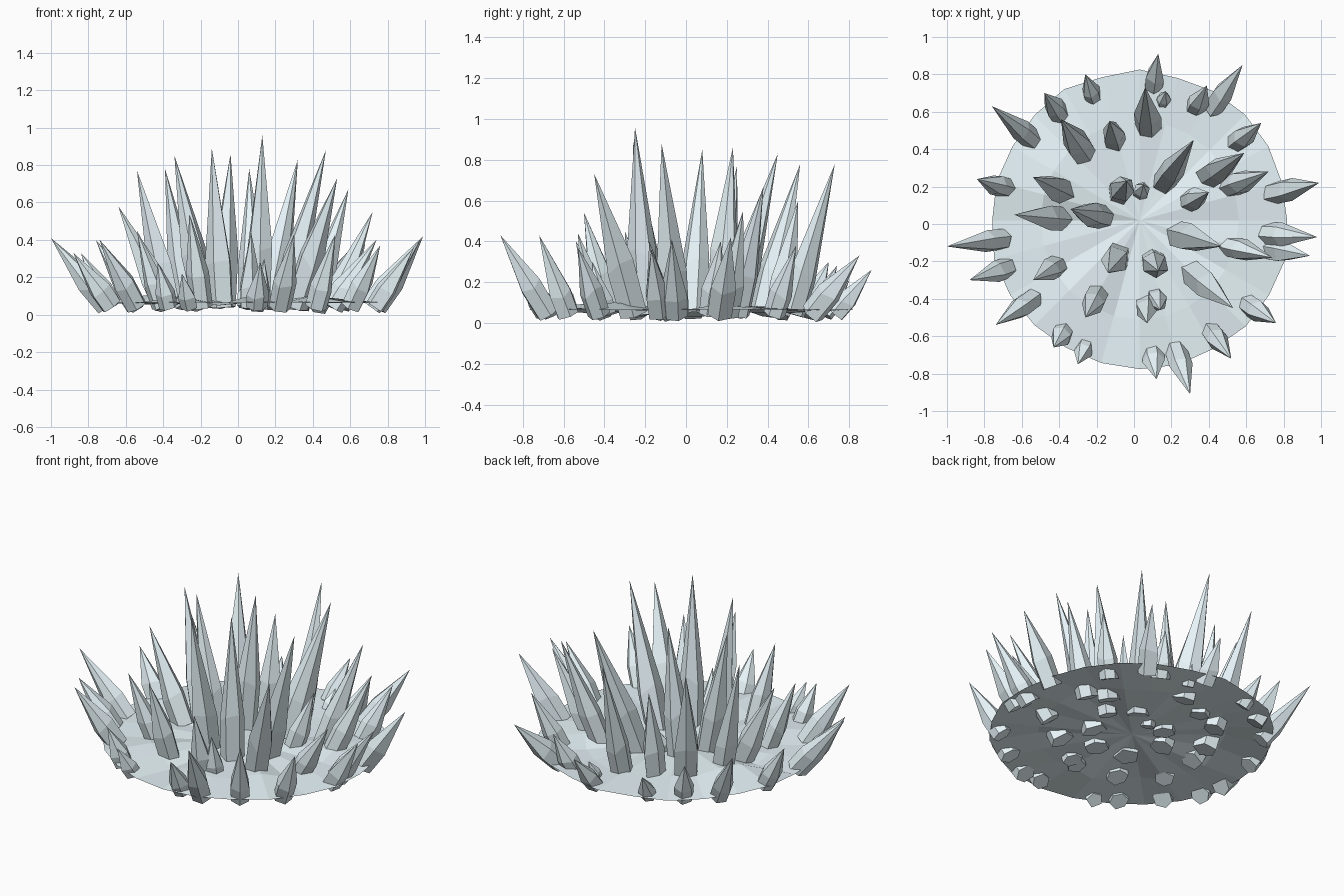
import bpy, bmesh, math, random
from mathutils import Vector

random.seed(7)
ice = bpy.data.materials.new("pale_ice")
ice.diffuse_color = (0.80, 0.91, 0.95, 1)


def finish(bm, name):
    mesh = bpy.data.meshes.new(name)
    bm.to_mesh(mesh)
    bm.free()
    mesh.materials.append(ice)
    ob = bpy.data.objects.new(name, mesh)
    bpy.context.collection.objects.link(ob)


def crystal(name, x, y, z, run, side=0.0):
    """Faceted spike with tip (x, y, z), leaning outward by 'run' and sideways by 'side'."""
    tip = Vector((x, y, z))
    out = Vector((x, y, 0)).normalized()
    base = Vector((x, y, 0.043)) - out * (run + 0.01) + Vector((-out.y, out.x, 0)) * side
    axis = tip - base
    length = axis.length
    r = min(0.046 + 0.028 * length, 0.02 + 0.13 * length)
    turn = axis.to_track_quat('Z', 'Y')
    sides = random.choice((5, 6, 6))
    spin = random.uniform(0, math.tau)
    squash = [random.uniform(0.88, 1.12) for _ in range(sides)]
    bm = bmesh.new()
    rings = []
    for t, k in ((0, 1.0), (random.uniform(0.27, 0.38), 1.05)):
        ring = []
        for i in range(sides):
            a = spin + math.tau * i / sides
            h = length * t * random.uniform(0.85, 1.15)
            q = r * k * squash[i]
            ring.append(bm.verts.new(base + turn @ Vector((math.cos(a) * q, math.sin(a) * q, h))))
        rings.append(ring)
    top = bm.verts.new(tip)
    bm.faces.new(rings[0][::-1])
    for i in range(sides):
        j = (i + 1) % sides
        bm.faces.new((rings[0][i], rings[0][j], rings[1][j], rings[1][i]))
        bm.faces.new((rings[1][i], rings[1][j], top))
    finish(bm, name)


# Thin, crumpled base plate: a fan and an outer ring
bm = bmesh.new()
N = 24
hub = bm.verts.new((0.03, 0.02, 0.062))
inner, rim = [], []
for i in range(N):
    a = math.tau * i / N
    c, s = math.cos(a), math.sin(a)
    inner.append(bm.verts.new((0.03 + 0.53 * c, 0.02 + 0.53 * s, random.uniform(0.045, 0.115))))
    q = random.uniform(0.785, 0.81)
    rim.append(bm.verts.new((0.03 + q * c, 0.02 + q * s, 0.065)))
for i in range(N):
    j = (i + 1) % N
    bm.faces.new((hub, inner[i], inner[j]))
    bm.faces.new((inner[i], rim[i], rim[j], inner[j]))
finish(bm, "base_plate")

# Crystals as tip x, y, z, outward run and optional sideways offset
outer = [
    (-1.0, -0.12, 0.41, 0.29), (-0.88, -0.30, 0.33, 0.20), (-0.74, -0.54, 0.40, 0.23),
    (-0.43, -0.66, 0.28, 0.09), (-0.30, -0.75, 0.22, 0.10), (0.12, -0.83, 0.28, 0.13),
    (0.30, -0.91, 0.43, 0.24), (0.52, -0.72, 0.43, 0.17), (0.76, -0.53, 0.37, 0.18),
    (0.94, -0.17, 0.36, 0.20), (0.98, -0.07, 0.41, 0.26), (0.99, 0.22, 0.42, 0.25),
    (0.68, 0.54, 0.38, 0.16), (0.39, 0.74, 0.28, 0.12), (0.58, 0.85, 0.33, 0.27),
    (0.13, 0.91, 0.26, 0.17), (-0.26, 0.80, 0.21, 0.12), (-0.48, 0.70, 0.30, 0.14),
    (-0.76, 0.63, 0.40, 0.27), (-0.84, 0.24, 0.33, 0.16)]
middle = [
    (-0.64, 0.05, 0.58, 0.24), (-0.54, 0.25, 0.77, 0.17), (-0.39, 0.56, 0.78, 0.21),
    (-0.13, 0.55, 0.60, 0.10), (0.06, 0.73, 0.78, 0.20, -0.03), (0.17, 0.71, 0.16, 0.05),
    (0.32, 0.45, 0.83, 0.26), (0.59, 0.38, 0.67, 0.22), (0.72, 0.28, 0.55, 0.22),
    (0.74, -0.18, 0.40, 0.23), (0.53, -0.45, 0.73, 0.28),
    (0.07, -0.53, 0.44, 0.09), (0.14, -0.46, 0.30, 0.06), (-0.26, -0.50, 0.54, 0.13),
    (-0.54, -0.30, 0.45, 0.14)]
inner_ring = [
    (-0.34, 0.08, 0.85, 0.17), (-0.04, 0.23, 0.86, 0.04, 0.04), (0.05, 0.21, 0.20, 0.04),
    (0.40, 0.17, 0.40, 0.11), (0.47, -0.12, 0.88, 0.23), (0.13, -0.25, 0.96, 0.05),
    (-0.14, -0.26, 0.89, 0.09)]
for label, group in (("outer", outer), ("middle", middle), ("inner", inner_ring)):
    for i, spec in enumerate(group):
        crystal(f"{label}_crystal_{i + 1}", *spec)
